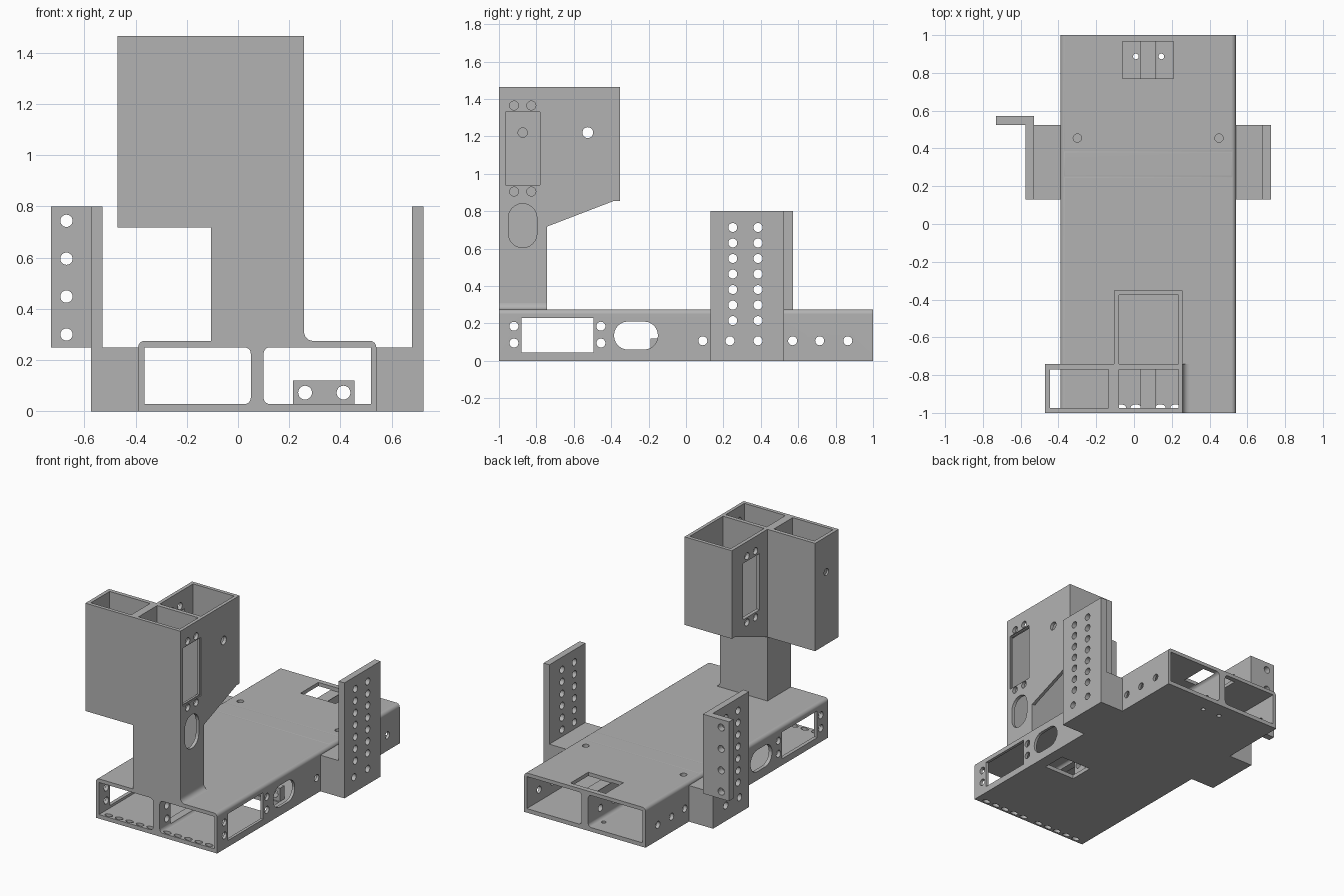
import bpy, bmesh, math
from mathutils import Vector

cube = bpy.data.objects.get("Cube")
if cube:
    bpy.data.objects.remove(cube, do_unlink=True)

grey = bpy.data.materials.new("plain_grey")
grey.use_nodes = True
COLOUR = (0.45, 0.45, 0.45, 1)
grey.diffuse_color = COLOUR
grey.node_tree.nodes["Principled BSDF"].inputs["Base Color"].default_value = COLOUR


def outline(u0, u1, v0, v1, radii=(0, 0, 0, 0), steps=6):
    """Rectangle outline; radii run from lower left, anticlockwise."""
    corners = [(u0, v0, 1, 1), (u1, v0, -1, 1), (u1, v1, -1, -1), (u0, v1, 1, -1)]
    pts = []
    for i, ((u, v, su, sv), r) in enumerate(zip(corners, radii)):
        if not r:
            pts.append((u, v))
            continue
        for k in range(steps + 1):
            a = math.pi + (i + k / steps) * math.pi / 2
            pts.append((u + su * r + r * math.cos(a), v + sv * r + r * math.sin(a)))
    return pts


def disc(u, v, r, squash=1.0, n=24):
    return [(u + r * math.cos(math.tau * k / n), v + r * squash * math.sin(math.tau * k / n))
            for k in range(n)]


def prism(name, axis, pts, a, b):
    """Extrude an outline along an axis from a to b."""
    place = {"x": lambda p, t: (t, p[0], p[1]),
             "y": lambda p, t: (p[0], t, p[1]),
             "z": lambda p, t: (p[0], p[1], t)}[axis]
    bm = bmesh.new()
    ends = [[bm.verts.new(place(p, t)) for p in pts] for t in (a, b)]
    for ring in ends:
        bm.faces.new(ring)
    n = len(pts)
    for i in range(n):
        j = (i + 1) % n
        bm.faces.new((ends[0][i], ends[0][j], ends[1][j], ends[1][i]))
    bmesh.ops.recalc_face_normals(bm, faces=bm.faces[:])
    mesh = bpy.data.meshes.new(name)
    bm.to_mesh(mesh)
    bm.free()
    mesh.materials.append(grey)
    obj = bpy.data.objects.new(name, mesh)
    bpy.context.collection.objects.link(obj)
    return obj


def box(name, x0, x1, y0, y1, z0, z1):
    return prism(name, "z", outline(x0, x1, y0, y1), z0, z1)


def cut(obj, specs):
    """Subtract prisms given as (axis, outline, start, end)."""
    cutters = []
    for spec in specs:
        c = prism("cutter", *spec)
        c.hide_render = True
        m = obj.modifiers.new("cut", "BOOLEAN")
        m.operation, m.solver, m.object = "DIFFERENCE", "EXACT", c
        cutters.append(c)
    dg = bpy.context.evaluated_depsgraph_get()
    mesh = bpy.data.meshes.new_from_object(obj.evaluated_get(dg))
    obj.modifiers.clear()
    obj.data = mesh
    for c in cutters:
        bpy.data.objects.remove(c, do_unlink=True)
    return obj


parts = []
HOLE = 0.024

# Holes running across the whole width
base_row = [disc(y, 0.107, HOLE) for y in (0.09, 0.235, 0.385, 0.57, 0.715, 0.865)]
grid = [disc(y, 0.215 + 0.083 * k, HOLE) for y in (0.25, 0.385) for k in range(7)]
across = [("x", p, -1, 1) for p in base_row + grid]

# Hollow base with two long bays
base = prism("base", "y", outline(-0.39, 0.54, 0, 0.275, (0, 0, 0.025, 0.025)), -1, 1)
f = 0.025
cuts = [("y", outline(-0.365, 0.05, 0.028, 0.25, (0, f, f, 0)), -1.1, 1.1),
        ("y", outline(0.10, 0.52, 0.028, 0.25, (f, 0, 0, f)), -1.1, 1.1),
        ("x", outline(-0.88, -0.495, 0.045, 0.23), -1, 1),
        ("x", outline(-0.385, -0.15, 0.06, 0.21, (0.074,) * 4), -1, 1),
        ("z", outline(-0.08, 0.235, -0.975, -0.77), 0.248, 0.4),
        ("z", outline(-0.06, 0.21, 0.77, 0.965), 0.248, 0.4),
        ("z", outline(0.215, 0.455, -0.37, -0.20), -0.1, 0.1)]
cuts += [("x", disc(y, z, HOLE), -1, 1) for y in (-0.92, -0.455) for z in (0.095, 0.185)]
cuts += [("z", disc(x, 0.455, 0.022), 0.2, 0.4) for x in (-0.30, 0.45)]
cuts += [("z", disc(x, 0.887, 0.015), -0.1, 0.1) for x in (0.01, 0.145)]
cuts += [("z", disc(x + 0.08 * k, -0.972, 0.028, 0.6), -0.1, 0.1)
         for x in (-0.31, 0.14) for k in range(5)]
parts.append(cut(base, cuts + across))

# Perforated bracket inside the base
inner = box("inner_bracket", 0.215, 0.455, -0.19, -0.14, 0.028, 0.12)
parts.append(cut(inner, [("y", disc(x, 0.073, 0.027), -1, 1) for x in (0.262, 0.412)]))

# Side blocks with upright perforated plates
left_profile = [(0.54, 0), (0.725, 0), (0.725, 0.8), (0.68, 0.8), (0.68, 0.25), (0.54, 0.25)]
right_profile = [(-0.39, 0), (-0.575, 0), (-0.575, 0.8), (-0.53, 0.8), (-0.53, 0.25), (-0.39, 0.25)]
for name, profile in (("left_side_plate", left_profile), ("right_side_plate", right_profile)):
    parts.append(cut(prism(name, "y", profile, 0.13, 0.525), across))

# Flange behind the right plate
flange = box("right_flange", -0.73, -0.53, 0.525, 0.572, 0.25, 0.8)
parts.append(cut(flange, [("y", disc(-0.67, 0.3 + 0.148 * k, HOLE), 0, 1) for k in range(4)]))

# Tower stem, open from the top down into the base
TOP = 1.465


def window(y, x0, x1):
    """Rectangular window with two screw holes above and below."""
    w = [("x", outline(y - 0.092, y + 0.092, 0.94, 1.33), x0, x1)]
    return w + [("x", disc(y + s, z, HOLE), x0, x1)
                for s in (-0.046, 0.046) for z in (0.905, 1.365)]


stem = box("tower_stem", -0.105, 0.258, -1, -0.742, 0.275, TOP)
parts.append(cut(stem, [
    ("z", outline(-0.08, 0.235, -0.975, -0.77), 0.2, 1.6),
    ("x", outline(-0.97, -0.775, 0.932, 1.337), 0.25, 0.4),
    ("x", outline(-0.95, -0.797, 0.605, 0.84, (0.076,) * 4), 0.2, 0.4),
    ("x", disc(-0.873, 1.22, 0.025), -0.2, 0)] + window(-0.873, 0.2, 0.4)))

# Side cell of the tower
side = box("tower_side_cell", -0.47, -0.105, -1, -0.742, 0.718, TOP)
parts.append(cut(side, [("z", outline(-0.445, -0.135, -0.975, -0.77), 0.5, 1.6),
                        ("x", disc(-0.865, 1.22, HOLE), -0.6, -0.458)]))

# Rear cell of the tower with a sloping underside
rear = prism("tower_rear_cell", "x",
             [(-0.742, 0.718), (-0.385, 0.855), (-0.352, 0.855), (-0.352, TOP), (-0.742, TOP)],
             -0.105, 0.258)
parts.append(cut(rear, [("z", outline(-0.08, 0.235, -0.8, -0.377), 0.5, 1.6),
                        ("x", disc(-0.525, 1.22, 0.029), 0.2, 0.4)]
                 + window(-0.565, -0.2, -0.04)))

# Fillet where the stem meets the base
R = 0.035
arc = [(0.258 + R - R * math.sin(a), 0.275 + R - R * math.cos(a))
       for a in (math.pi / 2 * k / 6 for k in range(7))]
parts.append(prism("stem_fillet", "y", [(0.258, 0.275)] + arc, -1, -0.742))

# Smooth the curved walls and keep flat faces flat
bpy.ops.object.select_all(action="DESELECT")
for obj in parts:
    obj.select_set(True)
bpy.context.view_layer.objects.active = parts[0]
bpy.ops.object.shade_smooth_by_angle(angle=math.radians(32))
for obj in parts:
    m = obj.modifiers.new("flat_faces", "WEIGHTED_NORMAL")
    m.keep_sharp = True
